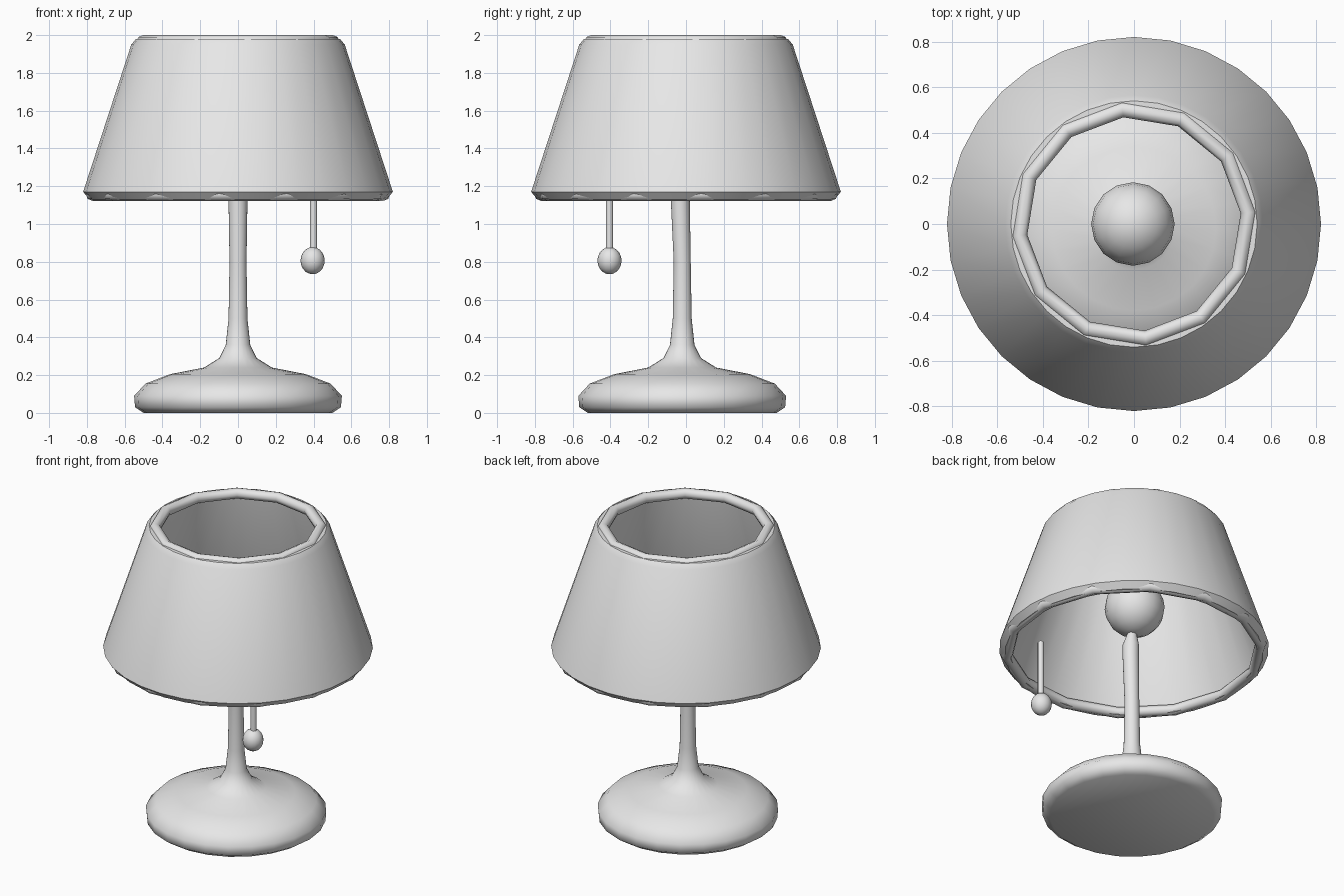
import bpy
import bmesh
from math import cos, sin, tau

cube = bpy.data.objects.get("Cube")
if cube:
    bpy.data.objects.remove(cube, do_unlink=True)

grey = bpy.data.materials.new("light grey")
grey.use_nodes = True
colour = (0.8, 0.8, 0.8, 1)
grey.diffuse_color = colour
grey.node_tree.nodes["Principled BSDF"].inputs["Base Color"].default_value = colour


def finish(name, angle=0.9):
    obj = bpy.context.object
    obj.name = obj.data.name = name
    obj.data.materials.clear()
    obj.data.materials.append(grey)
    bpy.ops.object.shade_smooth_by_angle(angle=angle)
    return obj


def lathe(name, profile, sides, closed=False, angle=0.9):
    """Revolve (radius, height, y shift) points; ends on the axis or open ends get caps."""
    bm = bmesh.new()
    rings = [[bm.verts.new((r * cos(tau * i / sides), r * sin(tau * i / sides) + shift, z))
              for i in range(sides)] for r, z, shift in profile]
    pairs = list(zip(rings, rings[1:]))
    if closed:
        pairs.append((rings[-1], rings[0]))
    else:
        bm.faces.new(rings[0])
        bm.faces.new(rings[-1])
    for low, high in pairs:
        for i in range(sides):
            j = (i + 1) % sides
            bm.faces.new((low[i], low[j], high[j], high[i]))
    bmesh.ops.recalc_face_normals(bm, faces=bm.faces)
    mesh = bpy.data.meshes.new(name)
    bm.to_mesh(mesh)
    bm.free()
    obj = bpy.data.objects.new(name, mesh)
    bpy.context.collection.objects.link(obj)
    bpy.ops.object.select_all(action="DESELECT")
    obj.select_set(True)
    bpy.context.view_layer.objects.active = obj
    return finish(name, angle)


def ball(name, place, size):
    bpy.ops.mesh.primitive_uv_sphere_add(segments=16, ring_count=10, radius=1, location=place)
    bpy.context.object.scale = size
    finish(name)


# Domed base flowing into the stem, which ends in a blunt tip under the bulb
lathe("base_and_stem", [
    (0.50, 0.00, -0.02), (0.545, 0.03, -0.02), (0.55, 0.09, -0.02), (0.49, 0.155, -0.02),
    (0.36, 0.205, -0.02), (0.18, 0.24, -0.02), (0.10, 0.29, -0.02), (0.065, 0.36, -0.02),
    (0.05, 0.50, -0.02), (0.045, 0.80, -0.02), (0.05, 1.12, -0.03), (0.05, 1.20, -0.03),
    (0.03, 1.27, -0.02), (0.015, 1.30, -0.01)], 24)

# Tapered hollow shade
lathe("shade", [
    (0.785, 1.13, 0), (0.82, 1.17, 0), (0.565, 1.95, 0), (0.54, 1.98, 0),
    (0.50, 1.98, 0), (0.50, 1.94, 0), (0.765, 1.18, 0), (0.75, 1.13, 0)],
    32, closed=True, angle=0.6)

# Faceted rims at the two openings
for name, radius, height, sides in (("top_rim", 0.505, 1.965, 12),
                                    ("bottom_rim", 0.775, 1.158, 14)):
    bpy.ops.mesh.primitive_torus_add(major_radius=radius, minor_radius=0.035,
                                     major_segments=sides, minor_segments=8,
                                     location=(0, 0, height), rotation=(0, 0, 0.1))
    finish(name)

# Bulb
ball("bulb", (-0.005, 0, 1.45), (0.183, 0.183, 0.183))

# Pull cord with its ball
bpy.ops.mesh.primitive_cylinder_add(vertices=10, radius=0.019, depth=0.4,
                                    location=(0.4, -0.405, 1.04))
finish("pull_cord")
ball("pull_ball", (0.395, -0.405, 0.806), (0.064, 0.064, 0.072))
